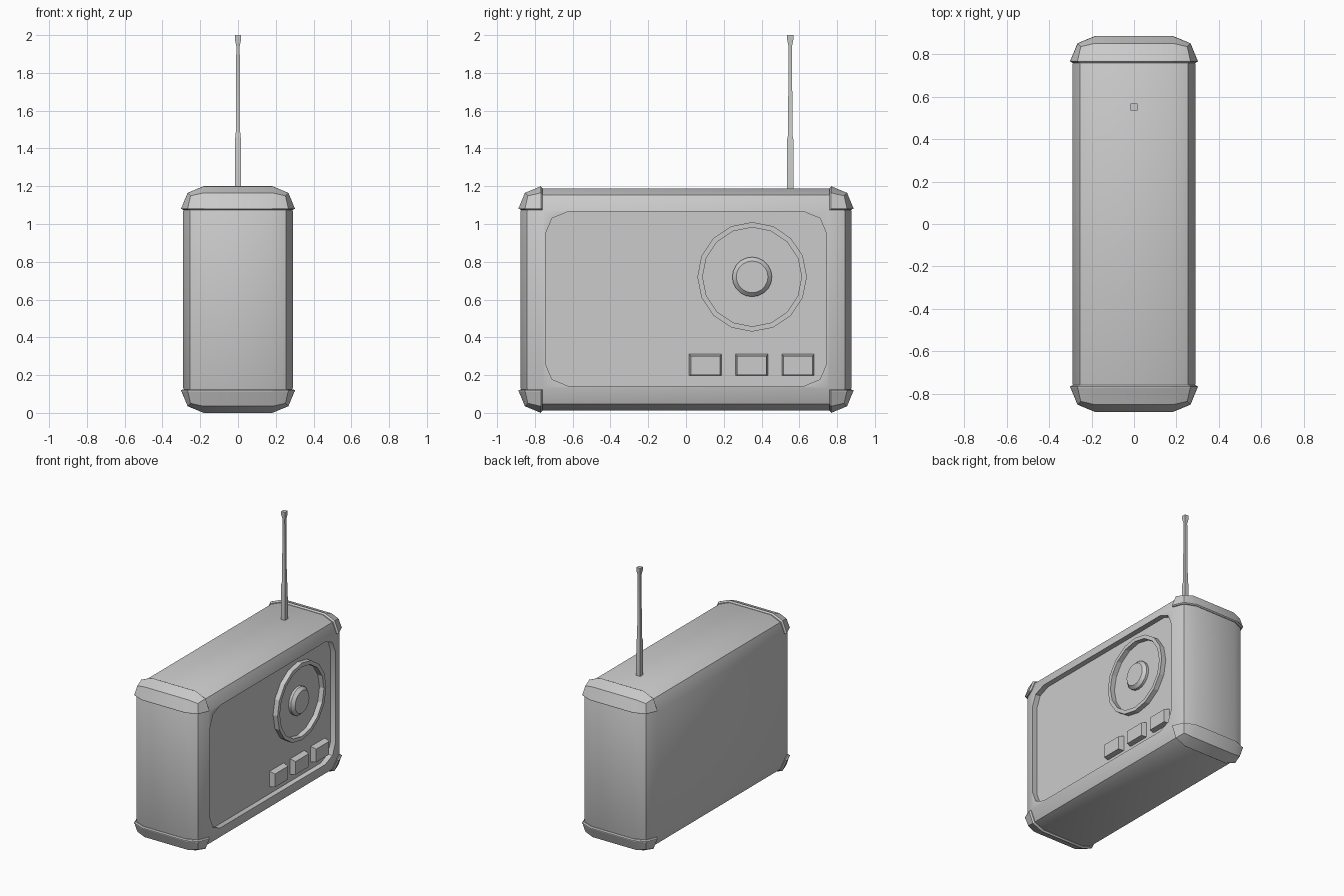
import bpy, bmesh, math
from mathutils import Vector, Matrix

if "Cube" in bpy.data.objects:
    bpy.data.objects.remove(bpy.data.objects["Cube"])


def finish(bm, name, angle=30):
    bmesh.ops.remove_doubles(bm, verts=bm.verts, dist=1e-5)
    bmesh.ops.recalc_face_normals(bm, faces=bm.faces)
    me = bpy.data.meshes.new(name)
    bm.to_mesh(me)
    bm.free()
    ob = bpy.data.objects.new(name, me)
    bpy.context.collection.objects.link(ob)
    smooth(ob, angle)
    return ob


def smooth(ob, angle=30):
    bpy.ops.object.select_all(action='DESELECT')
    ob.select_set(True)
    bpy.context.view_layer.objects.active = ob
    bpy.ops.object.shade_smooth_by_angle(angle=math.radians(angle))


def box(lo, hi):
    bm = bmesh.new()
    lo, hi = Vector(lo), Vector(hi)
    m = Matrix.Translation((lo + hi) / 2) @ Matrix.Diagonal((*(hi - lo), 1))
    bmesh.ops.create_cube(bm, size=1, matrix=m)
    return bm


def round_edges(bm, edges, width, segments):
    bmesh.ops.bevel(bm, geom=list(edges), offset=width, offset_type='OFFSET',
                    segments=segments, profile=0.5, affect='EDGES')


def lathe(name, profile, sides, place, turn=0.0, closed=False, angle=30):
    bm = bmesh.new()
    rows = []
    for i in range(sides):
        a = turn + 2 * math.pi * i / sides
        rows.append([bm.verts.new(place(r * math.cos(a), r * math.sin(a), h)) for r, h in profile])
    n = len(profile)
    for i in range(sides):
        a, b = rows[i], rows[(i + 1) % sides]
        for j in range(n if closed else n - 1):
            k = (j + 1) % n
            bm.faces.new((a[j], b[j], b[k], a[k]))
    return finish(bm, name, angle)


# Rounded case
bm = box((-0.29, -0.876, 0.012), (0.29, 0.876, 1.188))
round_edges(bm, bm.edges, 0.12, 2)
case = finish(bm, "radio_case")

# Recessed front panel cut into the +x side
bm = box((0.25, -0.745, 0.143), (0.4, 0.745, 1.065))
round_edges(bm, [e for e in bm.edges if abs(e.verts[0].co.x - e.verts[1].co.x) > 0.1], 0.12, 2)
cutter = finish(bm, "panel_cutter")
cutter.hide_render = True
mod = case.modifiers.new("panel_recess", 'BOOLEAN')
mod.operation = 'DIFFERENCE'
mod.solver = 'EXACT'
mod.object = cutter
bpy.context.view_layer.objects.active = case
bpy.ops.object.modifier_apply(modifier=mod.name)
bpy.data.objects.remove(cutter)
smooth(case)

# Four corner guards, each a slice of a slightly larger case with a chamfered rim
for sy, side in ((-1, "left"), (1, "right")):
    for sz, level in ((-1, "lower"), (1, "upper")):
        bm = box((-0.302, -0.888, 0), (0.302, 0.888, 1.2))
        round_edges(bm, bm.edges, 0.12, 2)
        cuts = (((0, 0.76 * sy, 0.6), Vector((0, sy, 0))),
                ((0, 0, 0.6 + 0.475 * sz), Vector((0, 0, sz))))
        for co, no in cuts:
            res = bmesh.ops.bisect_plane(bm, geom=bm.verts[:] + bm.edges[:] + bm.faces[:],
                                         plane_co=co, plane_no=no, clear_inner=True)
            rim = [e for e in res["geom_cut"] if isinstance(e, bmesh.types.BMEdge)]
            bmesh.ops.holes_fill(bm, edges=rim, sides=0)
        bmesh.ops.recalc_face_normals(bm, faces=bm.faces)

        def is_cut(f):
            return any(f.normal.dot(no) < -0.99 for _, no in cuts)
        rim = [e for e in bm.edges if sum(is_cut(f) for f in e.link_faces) == 1]
        round_edges(bm, rim, 0.011, 1)
        finish(bm, f"corner_guard_{level}_{side}", 20)


# Tuning dial ring and knob
def on_panel(u, v, h):
    return (h, 0.35 + u, 0.72 + v)


lathe("dial_ring", [(0.29, 0.245), (0.29, 0.287), (0.262, 0.287), (0.262, 0.245)],
      16, on_panel, closed=True, angle=20)
lathe("dial_knob", [(0, 0.245), (0.105, 0.245), (0.105, 0.268), (0.084, 0.29), (0, 0.29)],
      20, on_panel)

# Three push buttons with a sloped outer rim
for i in range(3):
    y = 0.103 + 0.245 * i
    bm = box((0.245, y - 0.087, 0.197), (0.29, y + 0.087, 0.314))
    for v in bm.verts:
        if v.co.x > 0.27:
            v.co.y += 0.01 if v.co.y < y else -0.01
            v.co.z += 0.004 if v.co.z < 0.25 else -0.014
    finish(bm, f"button_{i + 1}")

# Square telescopic antenna
q = math.sqrt(2)
lathe("antenna", [(r * q, z) for r, z in ((0, 1.15), (0.017, 1.15), (0.016, 1.45), (0.012, 1.47),
                                          (0.009, 1.94), (0.016, 1.975), (0.016, 2), (0, 2))],
      4, lambda u, v, h: (u, 0.552 + v, h), turn=math.pi / 4)
